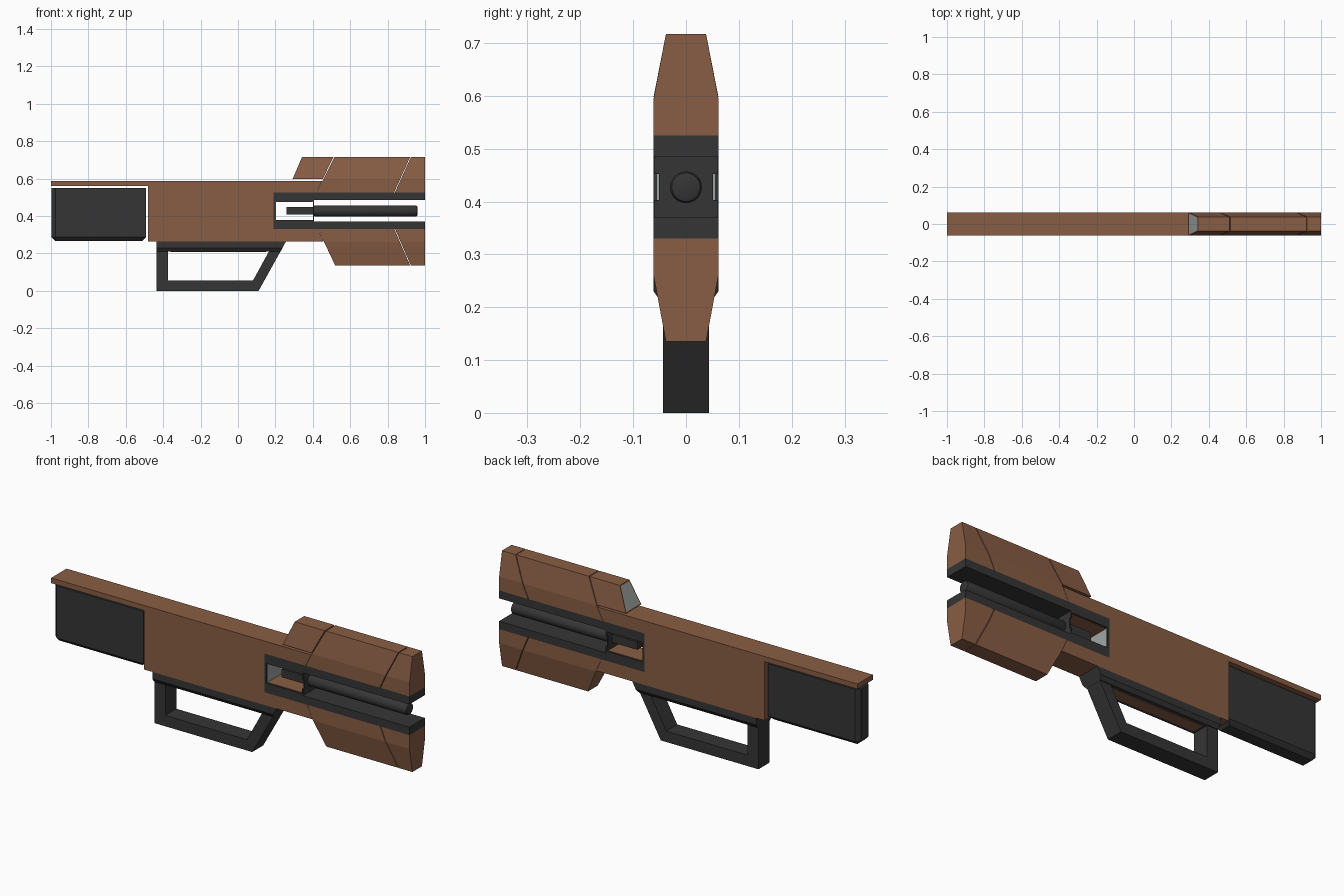
import bpy, bmesh, math
from mathutils import Matrix

if "Cube" in bpy.data.objects:
    bpy.data.objects.remove(bpy.data.objects["Cube"])

W = 0.0613  # half width of the body


def material(name, r, g, b):
    m = bpy.data.materials.new(name)
    m.diffuse_color = (r, g, b, 1)
    m.use_nodes = True
    m.node_tree.nodes["Principled BSDF"].inputs["Base Color"].default_value = m.diffuse_color
    return m


BROWN = material("brown_shell", 0.25, 0.11, 0.058)
DARK = material("charcoal", 0.036, 0.036, 0.036)
GREY = material("pale_grey", 0.36, 0.38, 0.38)


def finish(name, bm, *mats):
    bmesh.ops.recalc_face_normals(bm, faces=bm.faces)
    me = bpy.data.meshes.new(name)
    bm.to_mesh(me)
    bm.free()
    ob = bpy.data.objects.new(name, me)
    bpy.context.collection.objects.link(ob)
    for m in mats:
        me.materials.append(m)
    return ob


def extrude(name, pts, half, mat):
    """Side profile (x, z) extruded across y."""
    bm = bmesh.new()
    f = bm.faces.new([bm.verts.new((x, -half, z)) for x, z in pts])
    r = bmesh.ops.extrude_face_region(bm, geom=[f])
    for v in r["geom"]:
        if isinstance(v, bmesh.types.BMVert):
            v.co.y = half
    return finish(name, bm, mat)


def loft(name, levels, *mats, lens=False):
    """Stack of rectangles (x0, x1, z, half width)."""
    bm = bmesh.new()
    rings = [[bm.verts.new(p) for p in ((a, -h, z), (b, -h, z), (b, h, z), (a, h, z))]
             for a, b, z, h in levels]
    bm.faces.new(rings[0])
    bm.faces.new(rings[-1])
    for lo, hi in zip(rings, rings[1:]):
        for i in range(4):
            j = (i + 1) % 4
            bm.faces.new((lo[i], lo[j], hi[j], hi[i]))
    if lens:  # grey panel set in the rear slope
        bm.normal_update()
        bmesh.ops.recalc_face_normals(bm, faces=bm.faces)
        rear = min(bm.faces, key=lambda f: f.normal.x)
        bmesh.ops.inset_individual(bm, faces=[rear], thickness=0.008)
        rear.material_index = 1
    return finish(name, bm, *mats)


def box(name, x0, x1, half, z0, z1, mat, bevel=0):
    bm = bmesh.new()
    bmesh.ops.create_cube(bm, size=1)
    for v in bm.verts:
        v.co = ((x0 + x1) / 2 + v.co.x * (x1 - x0), v.co.y * 2 * half,
                (z0 + z1) / 2 + v.co.z * (z1 - z0))
    if bevel:  # chamfer the rear and lower edges
        edges = [e for e in bm.edges
                 if all(v.co.x < x0 + .001 or v.co.z < z0 + .001 for v in e.verts)
                 and all(v.co.z < z1 - .001 for v in e.verts)
                 or all(v.co.x < x0 + .001 for v in e.verts)
                 and abs(e.verts[0].co.y - e.verts[1].co.y) < .001]
        bmesh.ops.bevel(bm, geom=edges, offset=bevel, segments=1, affect='EDGES')
    return finish(name, bm, mat)


# Main body with the long top strip, and the stock block under it
extrude("body", [(-1, .588), (-1, .562), (-.482, .562), (-.482, .265), (.458, .265),
                 (.428, .33), (.19, .33), (.19, .525), (.42, .525), (.451, .588)], W, BROWN)
box("stock_block", -.997, -.492, .05, .267, .55, DARK, bevel=.02)

# Forked dark frame round the barrel, with its inner liners
extrude("barrel_frame", [(.19, .33), (1, .33), (1, .37), (.4, .37), (.4, .378), (.2, .378),
                         (.2, .477), (.4, .477), (.4, .485), (1, .485), (1, .525), (.19, .525)],
        W, DARK)
box("slot_floor", .202, .398, .054, .376, .380, BROWN)
box("slot_ceiling", .202, .398, .054, .475, .479, BROWN)
box("slot_end_panel", .198, .203, .056, .381, .474, GREY)

# Barrel mount plate, rod and barrel
box("mount_plate", .4, .406, .051, .37, .485, DARK)
box("mount_plate_top", .4, .406, W - .001, .452, .485, DARK)
box("mount_plate_bottom", .4, .406, W - .001, .37, .403, DARK)
box("barrel_rod", .258, .402, .02, .408, .449, DARK)
bm = bmesh.new()
bmesh.ops.create_cone(bm, cap_ends=True, segments=24, radius1=.03, radius2=.03, depth=.557,
                      matrix=Matrix.Translation((.682, 0, .427)) @ Matrix.Rotation(math.pi / 2, 4, 'Y'))
rims = [e for e in bm.edges if abs(e.verts[0].co.x - e.verts[1].co.x) < .001]
bmesh.ops.bevel(bm, geom=rims, offset=.01, segments=2, profile=.5, affect='EDGES')
barrel = finish("barrel", bm, DARK)
bpy.context.view_layer.objects.active = barrel
barrel.select_set(True)
bpy.ops.object.shade_smooth_by_angle(angle=math.radians(35))

# Upper shroud: sight, middle and nose
loft("sight", [(.292, .453, .598, W), (.343, .511, .717, .038)], BROWN, GREY, lens=True)
loft("upper_shroud", [(.421, .834, .525, W), (.456, .866, .595, W), (.516, .921, .717, .038)], BROWN)
loft("upper_nose", [(.838, 1, .525, W), (.870, 1, .595, W), (.925, 1, .717, .038)], BROWN)

# Lower shroud: middle and nose
loft("lower_shroud", [(.429, .836, .33, W), (.461, .866, .26, W), (.52, .921, .135, .038)], BROWN)
loft("lower_nose", [(.840, 1, .33, W), (.870, 1, .26, W), (.925, 1, .135, .038)], BROWN)

# Handle loop with a flared top bar
extrude("handle", [(-.435, .212), (-.435, 0), (.11, 0), (.228, .212), (.166, .212), (.08, .055),
                   (-.375, .055), (-.375, .212)], .044, DARK)
loft("handle_top", [(-.435, .228, .211, .048), (-.435, .238, .23, W), (-.435, .257, .265, W)], DARK)
box("handle_inner_panel", -.36, .15, .03, .208, .212, BROWN)
